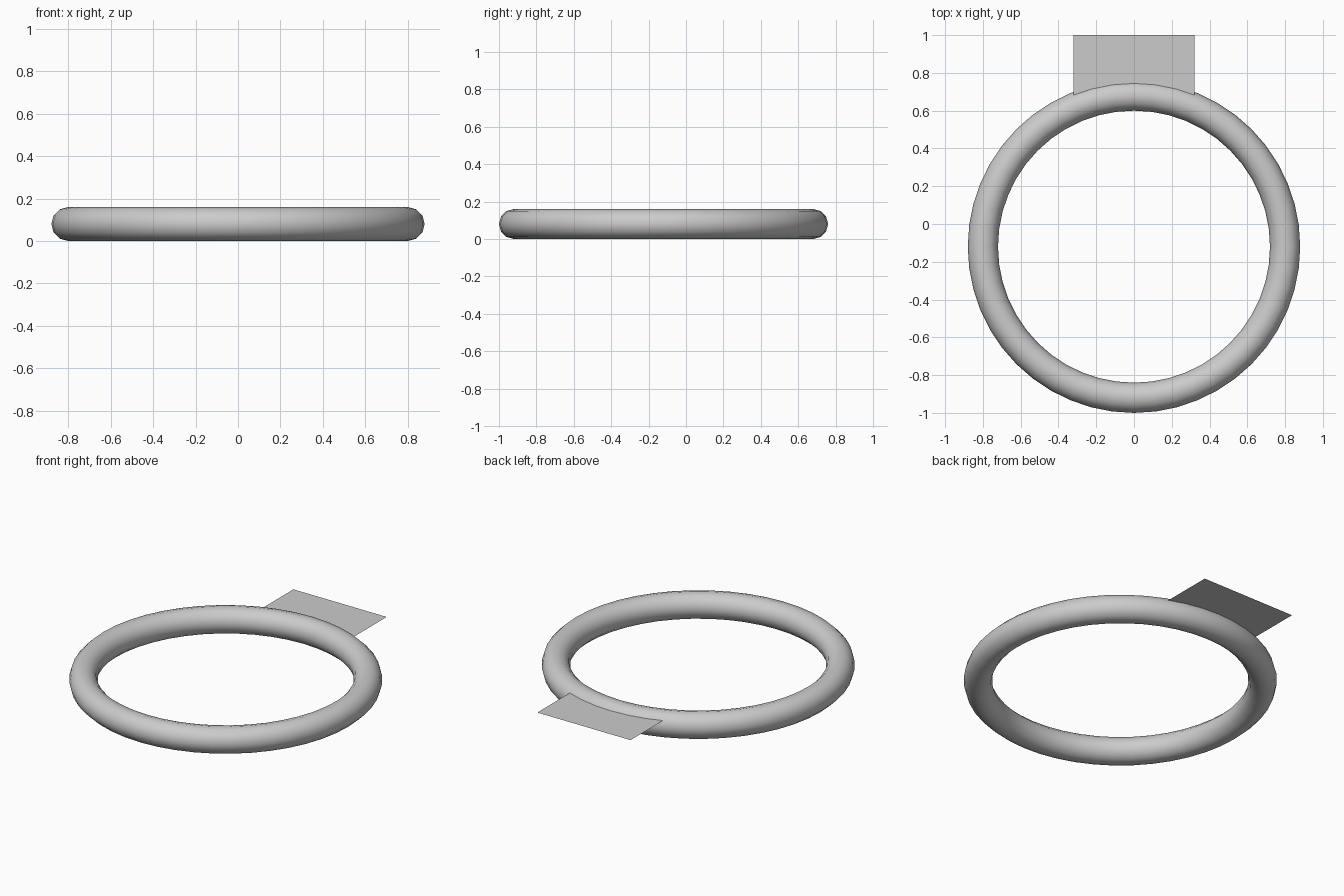
import bpy

if "Cube" in bpy.data.objects:
    bpy.data.objects.remove(bpy.data.objects["Cube"])

RING_Y, MAJOR, MINOR = -0.12, 0.80, 0.08

# round ring lying flat on the ground
bpy.ops.mesh.primitive_torus_add(
    location=(0, RING_Y, MINOR), major_radius=MAJOR, minor_radius=MINOR,
    major_segments=48, minor_segments=12)
ring = bpy.context.object
ring.name = "ring"
bpy.ops.object.shade_smooth()

# thin flat tab running back from the core of the ring
TAB_W, TAB_Y0, TAB_Y1, TAB_Z = 0.64, RING_Y + MAJOR, 1.0, 0.125
bpy.ops.mesh.primitive_plane_add(size=1, location=(0, (TAB_Y0 + TAB_Y1) / 2, TAB_Z))
tab = bpy.context.object
tab.name = "flat_tab"
tab.scale = (TAB_W, TAB_Y1 - TAB_Y0, 1)
bpy.ops.object.transform_apply(location=False, rotation=False, scale=True)
